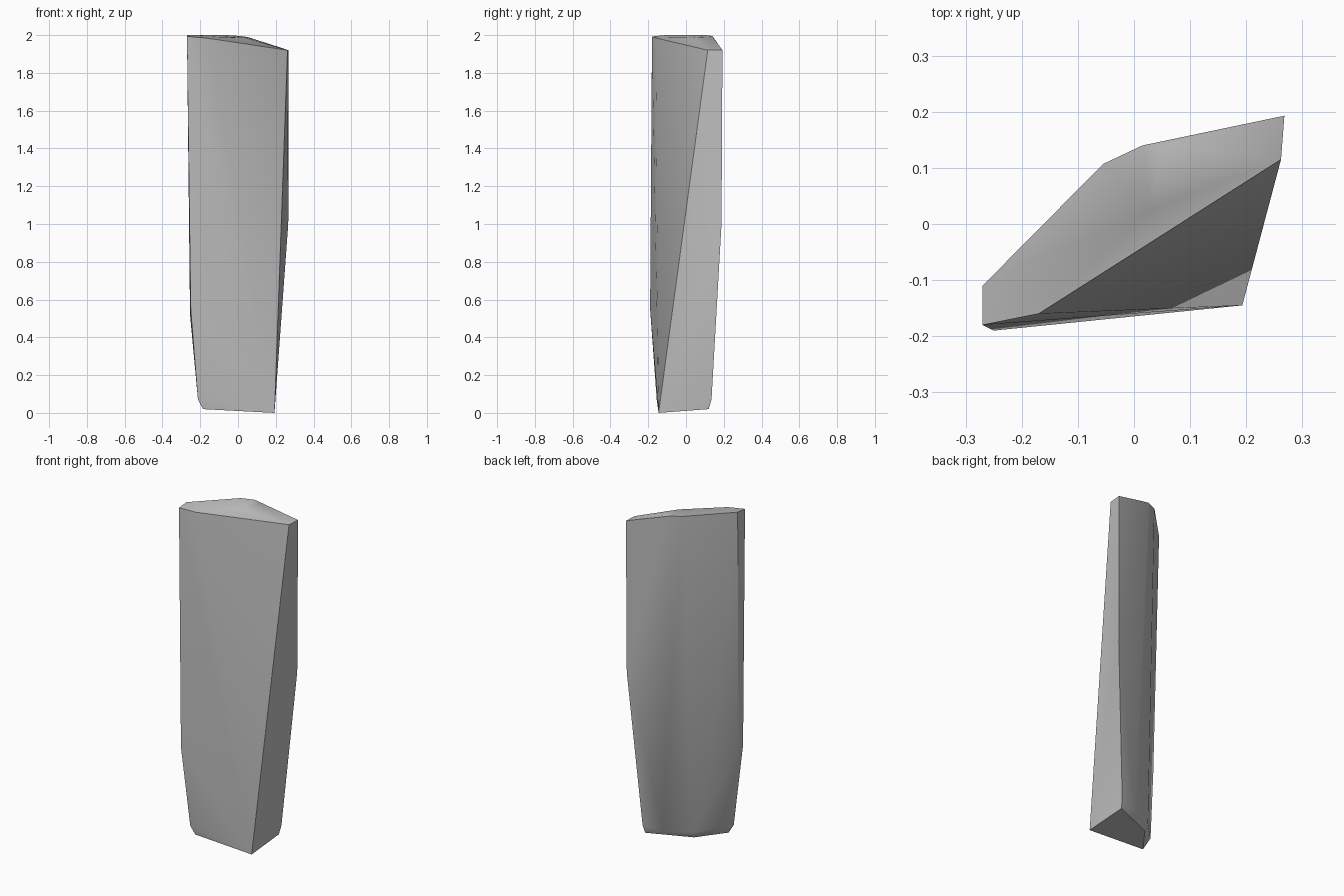
import bpy, bmesh
from math import radians

cube = bpy.data.objects.get("Cube")
if cube:
    bpy.data.objects.remove(cube, do_unlink=True)

# Stone colour
stone = bpy.data.materials.new("grey_stone")
grey = (0.52, 0.52, 0.52, 1)
stone.diffuse_color = grey
stone.use_nodes = True
stone.node_tree.nodes["Principled BSDF"].inputs["Base Color"].default_value = grey

# Corners of the shard, grouped by height
top = [(-.27, -.18, 1.993), (-.27, -.11, 2), (-.055, .107, 2), (.015, .14, 1.995),
       (.05, .14, 1.99), (.03, .025, 1.988), (-.17, -.16, 1.985),
       (.262, .115, 1.92), (.268, .193, 1.92)]
middle = [(.266, .188, 1), (-.25, -.19, .55), (-.254, -.14, .52)]
bottom = [(.193, -.145, 0), (.197, .135, .07), (.19, .12, .02),
          (.08, .107, .05), (-.07, .035, .06), (-.065, .015, .02),
          (-.208, -.108, .08), (-.212, -.155, .07), (-.185, -.145, .02)]

# Wrap the corners in a convex skin
bm = bmesh.new()
for co in top + middle + bottom:
    bm.verts.new(co)
hull = bmesh.ops.convex_hull(bm, input=bm.verts[:])
loose = {v for v in hull["geom_interior"] + hull["geom_unused"]
         if isinstance(v, bmesh.types.BMVert)}
bmesh.ops.delete(bm, geom=list(loose), context="VERTS")
bmesh.ops.recalc_face_normals(bm, faces=bm.faces[:])

mesh = bpy.data.meshes.new("stone_shard")
bm.to_mesh(mesh)
bm.free()
mesh.materials.append(stone)
shard = bpy.data.objects.new("stone_shard", mesh)
bpy.context.collection.objects.link(shard)

# Soft folds, crisp rims
bpy.ops.object.select_all(action="DESELECT")
shard.select_set(True)
bpy.context.view_layer.objects.active = shard
bpy.ops.object.shade_smooth_by_angle(angle=radians(40))
